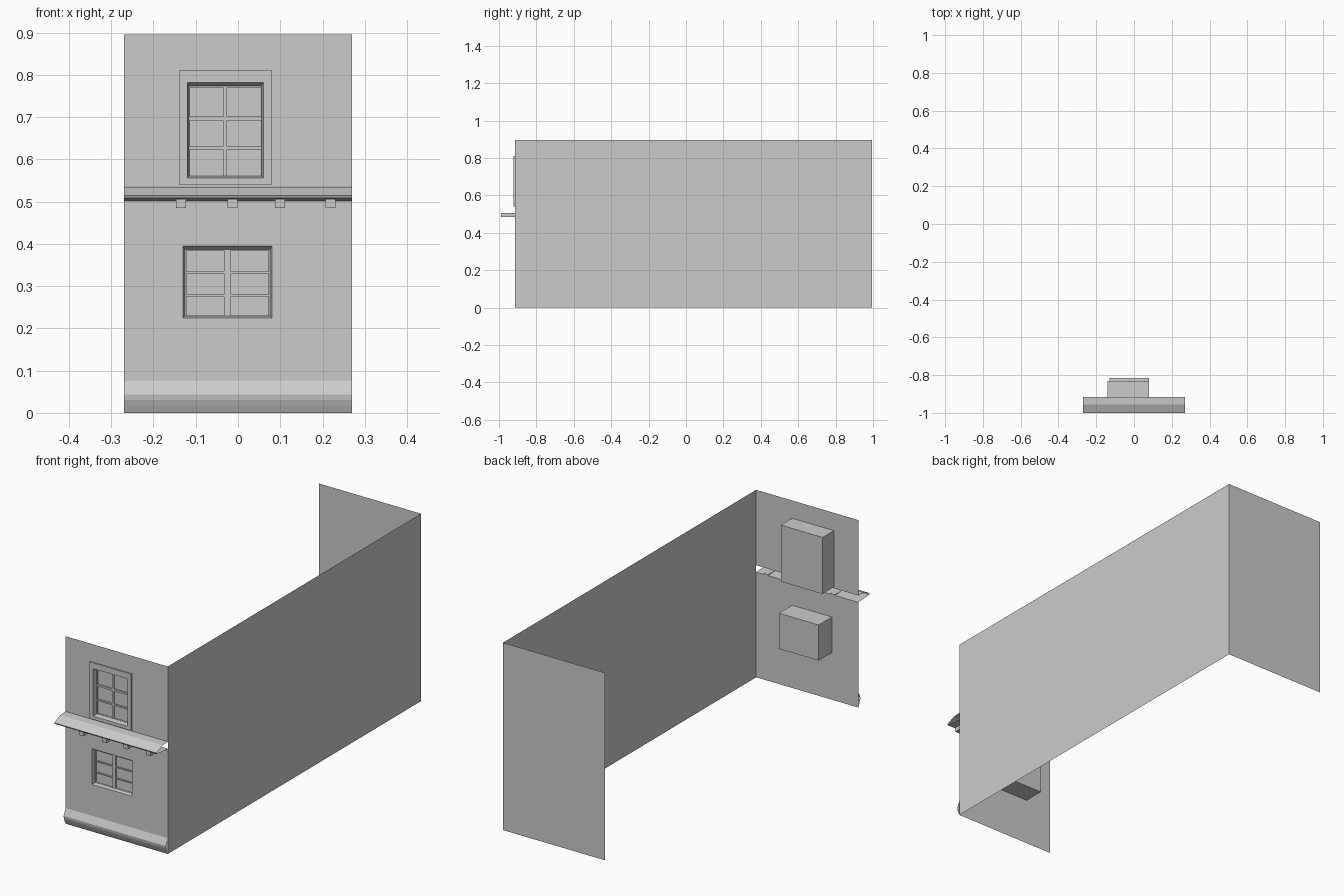
import bpy, bmesh

if "Cube" in bpy.data.objects:
    bpy.data.objects.remove(bpy.data.objects["Cube"])

X, WY, H = 0.27, -0.915, 0.895      # half width, front wall plane, height


def make(name, quads):
    bm = bmesh.new()
    for q in quads:
        bm.faces.new([bm.verts.new(p) for p in q])
    bmesh.ops.remove_doubles(bm, verts=bm.verts, dist=1e-5)
    me = bpy.data.meshes.new(name)
    bm.to_mesh(me)
    bm.free()
    ob = bpy.data.objects.new(name, me)
    bpy.context.collection.objects.link(ob)
    return ob


def rect(x0, x1, z0, z1, y):
    return [(x0, y, z0), (x1, y, z0), (x1, y, z1), (x0, y, z1)]


def tube(r0, y0, r1, y1):
    """Four faces joining two upright rectangles (ring, reveal or box sides)."""
    a, b = rect(*r0, y0), rect(*r1, y1)
    return [[a[i], a[(i + 1) % 4], b[(i + 1) % 4], b[i]] for i in range(4)]


def box(x0, x1, y0, y1, z0, z1):
    r = (x0, x1, z0, z1)
    return tube(r, y1, r, y0) + [rect(*r, y0), rect(*r, y1)[::-1]]


def strip(profile):
    """Sweep a (y, z) profile across the full width."""
    return [[(-X, *a), (-X, *b), (X, *b), (X, *a)] for a, b in zip(profile, profile[1:])]


def window(name, outer, opening, front, back, glass, panes_x, panes_z):
    # boxed recess behind the wall, face ring and sloped reveal
    s = 0.004
    inner = (opening[0] + s, opening[1] - s, opening[2] + s, opening[3] - 2 * s)
    make(name + "_casing",
         tube(outer, back, outer, front) + [rect(*outer, back)[::-1]]
         + (tube(outer, front, opening, front) if outer != opening else [])
         + tube(opening, front, inner, glass - 0.007))
    # sash with recessed panes
    xs = [inner[0]] + [v for p in panes_x for v in p] + [inner[1]]
    zs = [inner[2]] + [v for p in panes_z for v in p] + [inner[3]]
    quads = []
    for i in range(len(xs) - 1):
        for j in range(len(zs) - 1):
            r = (xs[i], xs[i + 1], zs[j], zs[j + 1])
            if i % 2 and j % 2:
                quads += [rect(*r, glass)] + tube(r, glass - 0.007, r, glass)
            else:
                quads.append(rect(*r, glass - 0.007))
    make(name + "_sash", quads)


# side and back walls
make("side_wall", [[(X, WY, 0), (X, 0.995, 0), (X, 0.995, H), (X, WY, H)]])
make("back_wall", [rect(-X, X, 0, H, 0.995)[::-1]])

# front walls with window openings, open behind the ledge
low = (-0.13, 0.08, 0.225, 0.395)
up = (-0.14, 0.08, 0.54, 0.81)
make("lower_front_wall", tube((-X, X, 0, 0.502), WY, low, WY))
make("upper_front_wall", tube((-X, X, 0.535, H), WY, up, WY))

# windows
window("lower_window", low, low, WY, -0.815, -0.893,
       [(-0.122, -0.033), (-0.017, 0.072)],
       [(0.23, 0.276), (0.28, 0.33), (0.335, 0.384)])
window("upper_window", up, (-0.12, 0.06, 0.556, 0.782), -0.921, -0.83, -0.893,
       [(-0.114, -0.035), (-0.026, 0.054)],
       [(0.561, 0.623), (0.63, 0.692), (0.701, 0.77)])

# projecting ledge and brackets
make("ledge", strip([(WY, 0.502), (-0.997, 0.508), (-1.0, 0.514),
                     (-0.955, 0.534), (WY, 0.536)]))
for i, x in enumerate((-0.135, -0.013, 0.099, 0.219)):
    make(f"bracket_{i + 1}", box(x - 0.012, x + 0.012, -0.99, WY, 0.485, 0.506))

# rounded plinth
make("plinth", strip([(WY, 0), (-0.922, 0.015), (-0.928, 0.03),
                      (-0.93, 0.043), (WY, 0.075)]))
